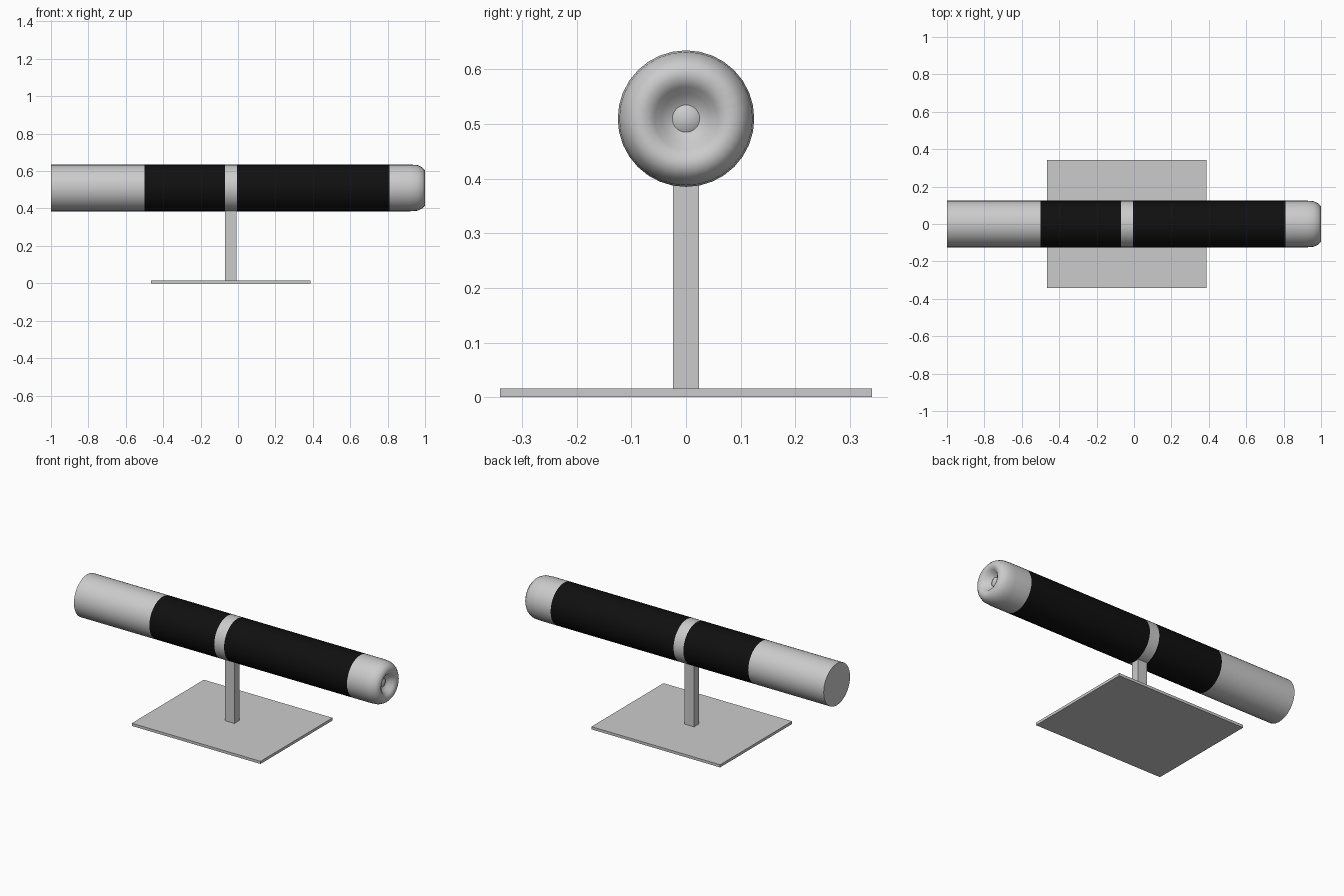
import bpy, bmesh, math

if "Cube" in bpy.data.objects:
    bpy.data.objects.remove(bpy.data.objects["Cube"])

AXIS_Z, R, SIDES = 0.51, 0.125, 32

black = bpy.data.materials.new("black")
black.diffuse_color = (0.005, 0.005, 0.005, 1)
black.use_nodes = True
black.node_tree.nodes["Principled BSDF"].inputs["Base Color"].default_value = black.diffuse_color


def lathe(name, profile, mat=None):
    """Revolve (x, radius) points about the tube's horizontal axis."""
    bm = bmesh.new()
    rings = []
    for x, r in profile:
        if r == 0:
            rings.append([bm.verts.new((x, 0, AXIS_Z))])
            continue
        rings.append([bm.verts.new((x, r * math.cos(a), AXIS_Z + r * math.sin(a)))
                      for a in (2 * math.pi * i / SIDES for i in range(SIDES))])
    for a, b in zip(rings, rings[1:]):
        for i in range(SIDES):
            j = (i + 1) % SIDES
            quad = [a[i % len(a)], a[j % len(a)], b[j % len(b)], b[i % len(b)]]
            bm.faces.new(list(dict.fromkeys(quad)))
    bmesh.ops.recalc_face_normals(bm, faces=bm.faces)
    # open bands of the tube must face away from the axis
    if sum(f.normal.y * f.calc_center_median().y for f in bm.faces) < 0:
        bmesh.ops.reverse_faces(bm, faces=bm.faces)
    mesh = bpy.data.meshes.new(name)
    bm.to_mesh(mesh)
    bm.free()
    ob = bpy.data.objects.new(name, mesh)
    bpy.context.collection.objects.link(ob)
    if mat:
        mesh.materials.append(mat)
    bpy.ops.object.select_all(action='DESELECT')
    ob.select_set(True)
    bpy.context.view_layer.objects.active = ob
    bpy.ops.object.shade_smooth_by_angle(angle=math.radians(50))
    return ob


def box(name, lo, hi):
    """Box between two opposite corners."""
    bpy.ops.mesh.primitive_cube_add(size=1, location=[(a + b) / 2 for a, b in zip(lo, hi)])
    ob = bpy.context.object
    ob.name = name
    ob.scale = [b - a for a, b in zip(lo, hi)]
    bpy.ops.object.transform_apply(location=False, rotation=False, scale=True)
    return ob


# Tube sections, left to right
lathe("rear_tube", [(-1, 0), (-1, R), (-0.5, R)])
lathe("rear_black_grip", [(-0.5, R), (-0.07, R)], black)
lathe("centre_band", [(-0.07, R), (-0.005, R)])
lathe("front_black_grip", [(-0.005, R), (0.81, R)], black)

# Rounded front tip with a dimple and a small centre cone
lathe("front_tip", [(0.81, R), (0.92, R), (0.96, 0.122), (0.985, 0.11), (1, 0.094),
                    (1, 0.075), (0.99, 0.058), (0.97, 0.045), (0.96, 0.025), (0.975, 0)])

# Stand
box("stand_post", (-0.07, -0.024, 0.012), (-0.007, 0.024, AXIS_Z - R + 0.01))
box("stand_base", (-0.465, -0.341, 0), (0.388, 0.341, 0.016))
